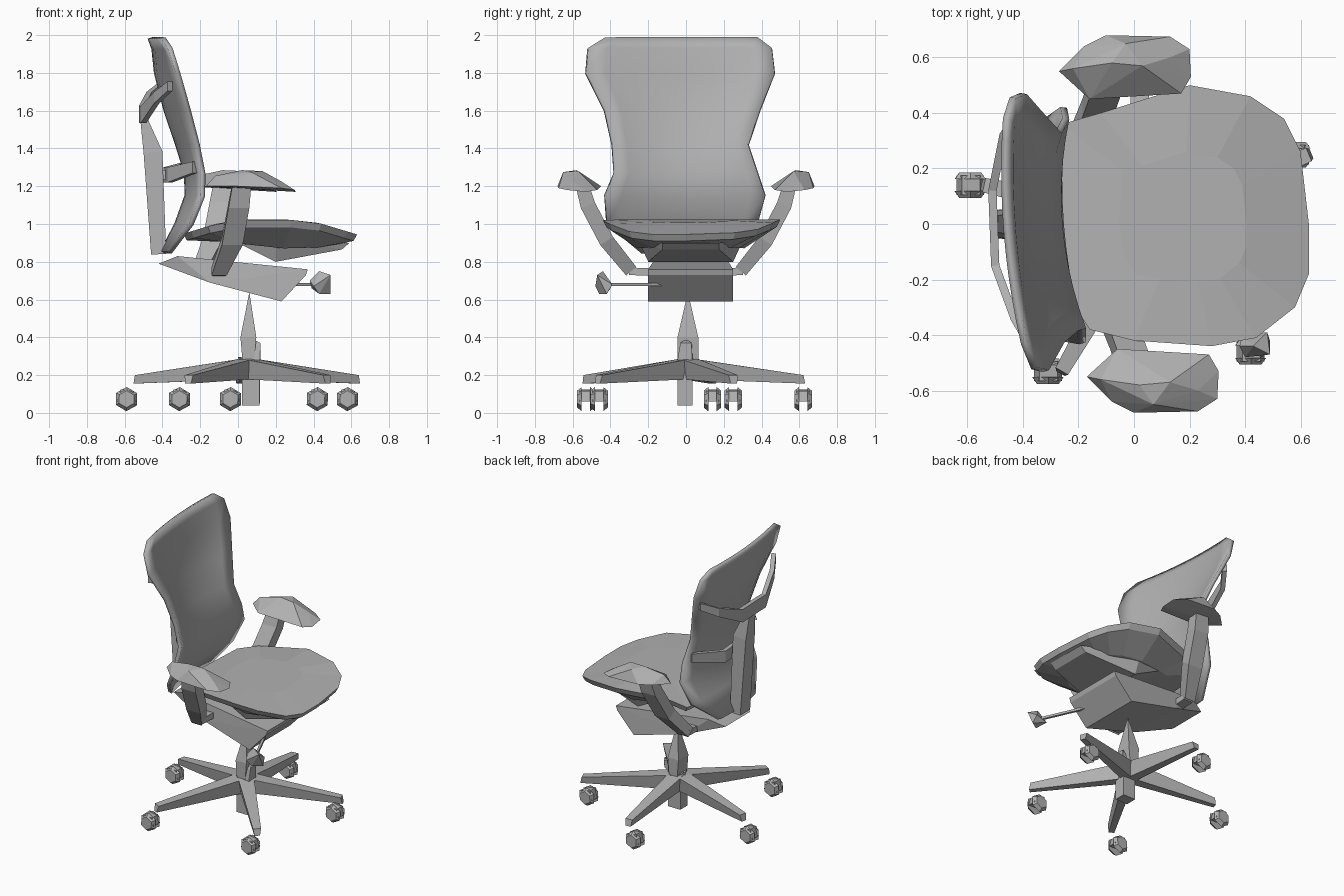
import bpy, bmesh
from math import cos, sin, pi
from mathutils import Vector

cube = bpy.data.objects.get("Cube")
if cube:
    bpy.data.objects.remove(cube, do_unlink=True)

GREY = (0.44, 0.44, 0.44, 1)
grey = bpy.data.materials.new("neutral_grey")
grey.use_nodes = True
grey.diffuse_color = GREY
grey.node_tree.nodes["Principled BSDF"].inputs["Base Color"].default_value = GREY


def finish(name, bm, smooth=False):
    bmesh.ops.recalc_face_normals(bm, faces=bm.faces[:])
    mesh = bpy.data.meshes.new(name)
    bm.to_mesh(mesh)
    bm.free()
    mesh.materials.append(grey)
    for p in mesh.polygons:
        p.use_smooth = smooth
    ob = bpy.data.objects.new(name, mesh)
    bpy.context.scene.collection.objects.link(ob)
    return ob


def hull(name, points):
    bm = bmesh.new()
    for p in points:
        bm.verts.new(p)
    bmesh.ops.convex_hull(bm, input=bm.verts[:])
    loose = [v for v in bm.verts if not v.link_faces]
    bmesh.ops.delete(bm, geom=loose, context='VERTS')
    return finish(name, bm)


def bridge(bm, a, b):
    for i in range(len(a)):
        j = (i + 1) % len(a)
        bm.faces.new((a[i], a[j], b[j], b[i]))


def sweep(name, path, u, sizes):
    """Rectangular bar along a path; u is the fixed section axis."""
    path = [Vector(p) for p in path]
    u = Vector(u)
    bm = bmesh.new()
    rings = []
    for i, p in enumerate(path):
        t = path[min(i + 1, len(path) - 1)] - path[max(i - 1, 0)]
        v = t.cross(u).normalized()
        a, b = sizes[min(i, len(sizes) - 1)]
        rings.append([bm.verts.new(p + u * a * s + v * b * r)
                      for s, r in ((-1, -1), (1, -1), (1, 1), (-1, 1))])
    for a, b in zip(rings, rings[1:]):
        bridge(bm, a, b)
    bm.faces.new(rings[0])
    bm.faces.new(rings[-1])
    return finish(name, bm)


def lerp(table, x):
    for (x0, z0), (x1, z1) in zip(table, table[1:]):
        if x <= x1:
            return z0 + (z1 - z0) * max(0, x - x0) / (x1 - x0)
    return table[-1][1]


# Seat cushion: ruled top, rim and tapering underside
OUTLINE = [(-.26, .36), (-.12, .40), (.2, .5), (.42, .46), (.54, .38), (.6, .26),
           (.63, 0), (.63, -.18), (.58, -.3), (.44, -.41), (.28, -.44), (0, -.42),
           (-.16, -.38), (-.25, -.24), (-.29, 0)]
TOP = [(-.3, .945), (-.12, 1.0), (.02, 1.025), (.25, 1.025), (.43, 1.005), (.63, .945)]
UNDER = [(-.3, .92), (0, .90), (.2, .87), (.58, .88)]
bm = bmesh.new()


def seat_ring(scale, height):
    pts = [(.18 + (x - .18) * scale, .02 + (y - .02) * scale) for x, y in OUTLINE]
    return [bm.verts.new((x, y, height(x))) for x, y in pts]


seat = [seat_ring(.5, lambda x: lerp(TOP, x)),
        seat_ring(1, lambda x: lerp(TOP, x)),
        seat_ring(.96, lambda x: lerp(TOP, x) - .04),
        seat_ring(.6, lambda x: lerp(UNDER, x))]
for a, b in zip(seat, seat[1:]):
    bridge(bm, a, b)
bm.faces.new(seat[0])
bm.faces.new(seat[-1])
finish("seat_cushion", bm)

# Keel-shaped pan under the cushion
hull("seat_pan", [(x, .025 + s * w, z) for s in (-1, 1) for x, z, w in
                  ((0, .90, .22), (.2, .80, .225), (.55, .865, .15),
                   (.59, .90, .15), (.2, .92, .28))])

# Tilt mechanism
hull("tilt_mechanism",
     [(x, .025 + s * w, z) for s in (-1, 1) for x, z, w in
      ((-.42, .79, .14), (-.32, .83, .18), (.37, .76, .225), (.36, .73, .225),
       (.23, .59, .225), (-.15, .69, .2))])

# Tilt lever and knob
sweep("lever_rod", [(.3, -.13, .68), (.43, -.42, .68)], (0, 0, 1), [(.008, .008)])
hull("lever_knob", [(.38, -.44, .70), (.40, -.48, .67), (.39, -.40, .66), (.43, -.44, .75),
                    (.49, -.47, .73), (.49, -.42, .63), (.48, -.39, .68), (.43, -.46, .63)])

# Gas column
hull("column_spike", [(.06, .01, .64)] + [(.055 + w * sx, .01 + .055 * sy, z)
     for z, w in ((.4, .042), (.26, .03)) for sx in (-1, 1) for sy in (-1, 1)])
hull("column_foot", [(x, y, z) for x in (.02, .115) for y in (-.045, .035)
                     for z in (.04, .28)] + [(.12, y, .37) for y in (-.03, .03)]
     + [(.08, 0, .39)])

# Five star legs with twin-wheel casters
HUB = Vector((.05, .01, 0))
CASTERS = [(.58, .25), (.42, -.46), (-.59, .14), (-.04, .62), (-.31, -.53)]
for n, (cx, cy) in enumerate(CASTERS, 1):
    d = Vector((cx + .05, cy, 0)) - HUB
    length = d.length
    d.normalize()
    side = Vector((-d.y, d.x, 0))
    hull(f"base_leg_{n}",
         [HUB + d * r + side * w * s + Vector((0, 0, z)) for s in (-1, 1) for r, w, z in
          ((-.03, .04, .295), (-.03, .035, .18), (.06, .05, .28), (.06, .03, .18),
           (length, .026, .2), (length + .01, .018, .155))])
    for s in (-1, 1):
        hull(f"caster_{n}_wheel_{'left' if s > 0 else 'right'}",
             [(cx + r * cos(k * pi / 3 + .5), cy + y * s, .073 + r * sin(k * pi / 3 + .5))
              for k in range(6) for r, y in ((.064, .022), (.045, .046))])
    hull(f"caster_{n}_hood", [(cx + x, cy + y, z) for y in (-.035, .035) for x, z in
                              ((-.05, .06), (.05, .06), (.035, .115), (-.03, .125))])

# Armrests: pad plus bent support on each side, slightly turned with the seat
for label, s, dx in (("left", 1, -.05), ("right", -1, .05)):
    pad = [(-.22, .55, 1.2), (-.13, .64, 1.2), (-.05, .68, 1.2), (.18, .675, 1.19),
           (.25, .63, 1.18), (.255, .53, 1.17), (.22, .47, 1.18), (-.11, .45, 1.2),
           (-.17, .56, 1.255), (-.03, .58, 1.285), (.08, .57, 1.28), (.02, .65, 1.275),
           (.18, .6, 1.225)]
    hull(label + "_arm_pad", [(x + dx, y * s, z) for x, y, z in pad])
    sweep(label + "_arm_support",
          [(x + dx, y * s, z) for x, y, z in
           ((-.03, .55, 1.21), (-.045, .52, 1.1), (-.08, .42, .91), (-.15, .29, .75))],
          (1, 0, 0), [(.05, .035), (.055, .04), (.055, .04), (.04, .035)])
    sweep(label + "_arm_mount", [(dx - .15, .3 * s, .75), (dx - .15, .18 * s, .745)],
          (1, 0, 0), [(.035, .02)])

# Backrest shell: curved sheet from rows of (height, edge x, centre x, right y, left y)
ROWS = [(.85, -.38, -.40, -.24, .2), (1.0, -.28, -.32, -.42, .38),
        (1.15, -.22, -.265, -.43, .42), (1.27, -.215, -.27, -.38, .38),
        (1.42, -.245, -.32, -.39, .33), (1.6, -.295, -.38, -.43, .39),
        (1.8, -.36, -.43, -.53, .47), (1.93, -.40, -.44, -.52, .455),
        (1.985, -.43, -.46, -.43, .38)]
bm = bmesh.new()
COLS = 10
grid = []
for z, edge, mid, y0, y1 in ROWS:
    row = []
    for c in range(COLS + 1):
        t = 2 * c / COLS - 1
        y = y0 + (y1 - y0) * c / COLS
        row.append(bm.verts.new((mid + (edge - mid) * t * t - .08 * y, y, z)))
    grid.append(row)
for a, b in zip(grid, grid[1:]):
    for c in range(COLS):
        bm.faces.new((a[c], a[c + 1], b[c + 1], b[c]))
shell = finish("backrest_shell", bm, smooth=True)
mod = shell.modifiers.new("thickness", 'SOLIDIFY')
mod.thickness = .025
mod.offset = 0

# Back frame: spine, upper bow and lumbar bow
sweep("back_spine", [(-.505, 0, 1.58), (-.45, 0, 1.38), (-.42, 0, .84)],
      (0, 1, 0), [(.03, .015), (.05, .05), (.055, .04)])
sweep("upper_bow", [(-.36, -.46, 1.73), (-.43, -.34, 1.67), (-.50, -.15, 1.58),
                    (-.51, .12, 1.58), (-.47, .32, 1.67), (-.40, .42, 1.73)],
      (0, 0, 1), [(.025, .015), (.03, .015), (.045, .015), (.045, .015),
                  (.03, .015), (.025, .015)])
sweep("lumbar_bow", [(-.23, -.33, 1.3), (-.36, -.15, 1.26), (-.38, .12, 1.26),
                     (-.27, .33, 1.3)], (0, 0, 1), [(.03, .015), (.04, .015), (.04, .015),
                                                    (.03, .015)])
sweep("lumbar_link", [(-.46, 0, 1.26), (-.36, 0, 1.26)], (0, 1, 0), [(.04, .025)])
